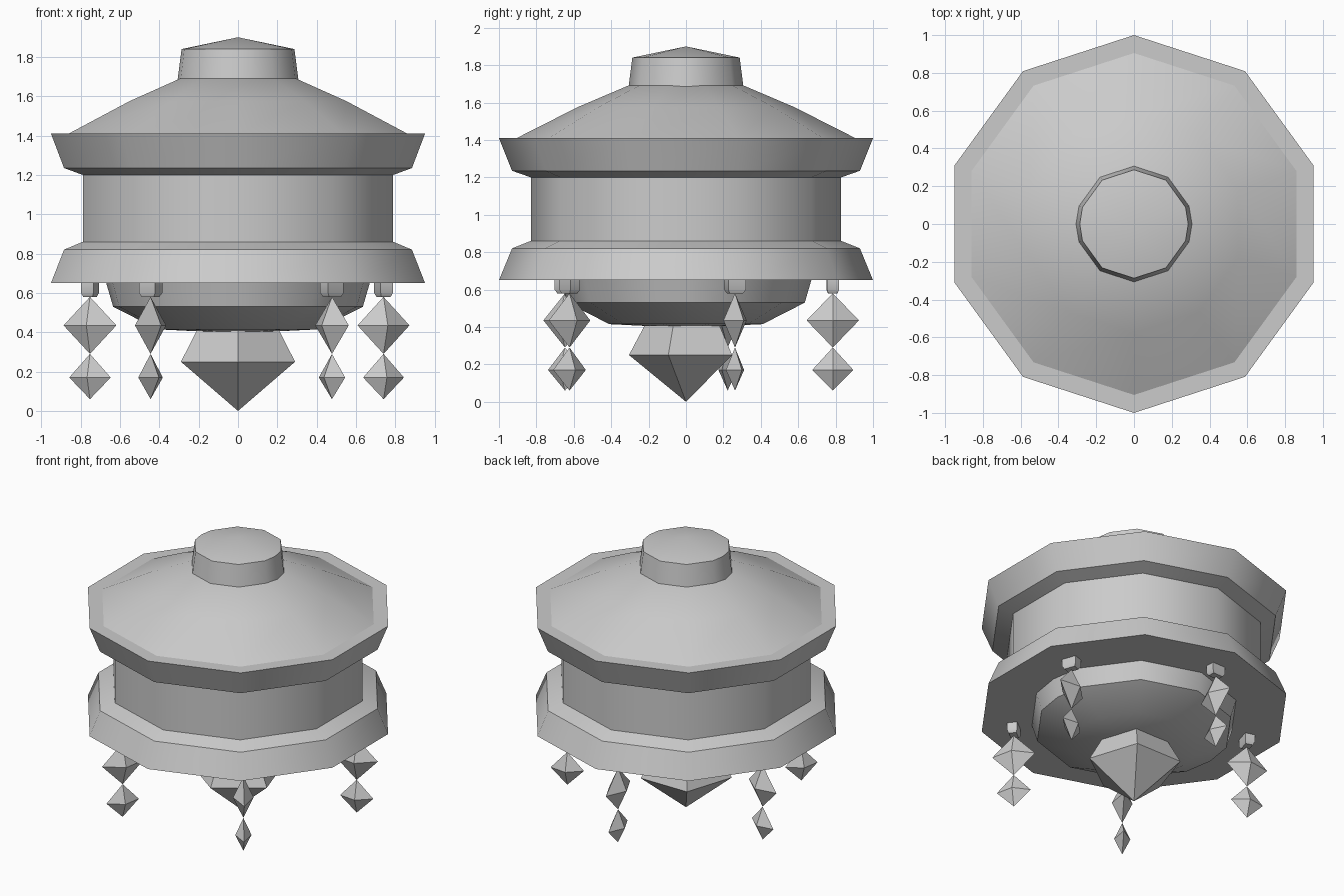
import bpy, bmesh, math
from mathutils import Matrix, Vector

cube = bpy.data.objects.get("Cube")
if cube:
    bpy.data.objects.remove(cube, do_unlink=True)

grey = bpy.data.materials.new("plain_grey")
grey.use_nodes = True
colour = (0.6, 0.6, 0.6, 1)
grey.diffuse_color = colour
grey.node_tree.nodes["Principled BSDF"].inputs["Base Color"].default_value = colour


def loft(name, profile, directions, smooth=True):
    """Skin rings of (radius, z) around unit directions; radius 0 is a point."""
    bm = bmesh.new()
    rings = []
    for r, z in profile:
        if r == 0:
            rings.append([bm.verts.new((0, 0, z))])
        else:
            rings.append([bm.verts.new((r * x, r * y, z)) for x, y in directions])
    n = len(directions)
    for a, b in zip(rings, rings[1:]):
        for i in range(n):
            j = (i + 1) % n
            quad = [a[i % len(a)], a[j % len(a)], b[j % len(b)], b[i % len(b)]]
            bm.faces.new(list(dict.fromkeys(quad)))
    for ring in (rings[0], rings[-1]):
        if len(ring) > 1:
            bm.faces.new(ring)
    bmesh.ops.recalc_face_normals(bm, faces=bm.faces)
    mesh = bpy.data.meshes.new(name)
    bm.to_mesh(mesh)
    bm.free()
    mesh.materials.append(grey)
    obj = bpy.data.objects.new(name, mesh)
    bpy.context.collection.objects.link(obj)
    if smooth:
        bpy.ops.object.select_all(action='DESELECT')
        obj.select_set(True)
        bpy.context.view_layer.objects.active = obj
        bpy.ops.object.shade_smooth_by_angle(angle=math.radians(40))
    return obj


def circle(degrees):
    return [(math.cos(math.radians(d)), math.sin(math.radians(d))) for d in degrees]


decagon = circle(range(18, 378, 36))
# Decagon with an extra corner on each side
round_ring = circle(sorted([*range(18, 378, 36), 180, 360]))
pentagon = circle(range(-90, 270, 72))

# Drum with flared rims
loft("drum", [(1.0, 0.65), (0.93, 0.82), (0.83, 0.86), (0.83, 1.2),
              (0.93, 1.235), (1.0, 1.41)], decagon)

# Roof and cap
loft("roof", [(0.905, 1.41), (0.58, 1.575), (0.31, 1.69)], decagon)
loft("cap", [(0.307, 1.685), (0.287, 1.84), (0, 1.9)], round_ring)

# Bowl and large crystal underneath
loft("bowl", [(0.67, 0.65), (0.635, 0.53), (0.41, 0.415), (0, 0.395)], round_ring)
loft("centre_crystal", [(0.22, 0.41), (0.305, 0.25), (0, 0)], pentagon, False)

# Hanging pendants: holder block and two flattened crystals
rhombus = [(1, 0), (0, 0.47), (-1, 0), (0, -0.47)]
block = [(0.033, 0.05), (-0.033, 0.05), (-0.033, -0.05), (0.033, -0.05)]
for k in range(5):
    turn = Matrix.Rotation(math.radians(19.5 + 72 * k), 4, 'Z')
    place = turn @ Matrix.Translation(Vector((0.785, 0, 0)))
    parts = [
        loft(f"pendant_holder_{k + 1}", [(1, 0.655), (1, 0.6), (0.75, 0.58)], block),
        loft(f"upper_crystal_{k + 1}", [(0, 0.58), (0.14, 0.435), (0, 0.29)], rhombus, False),
        loft(f"lower_crystal_{k + 1}", [(0, 0.29), (0.11, 0.17), (0, 0.06)], rhombus, False),
    ]
    for part in parts:
        part.matrix_world = place
